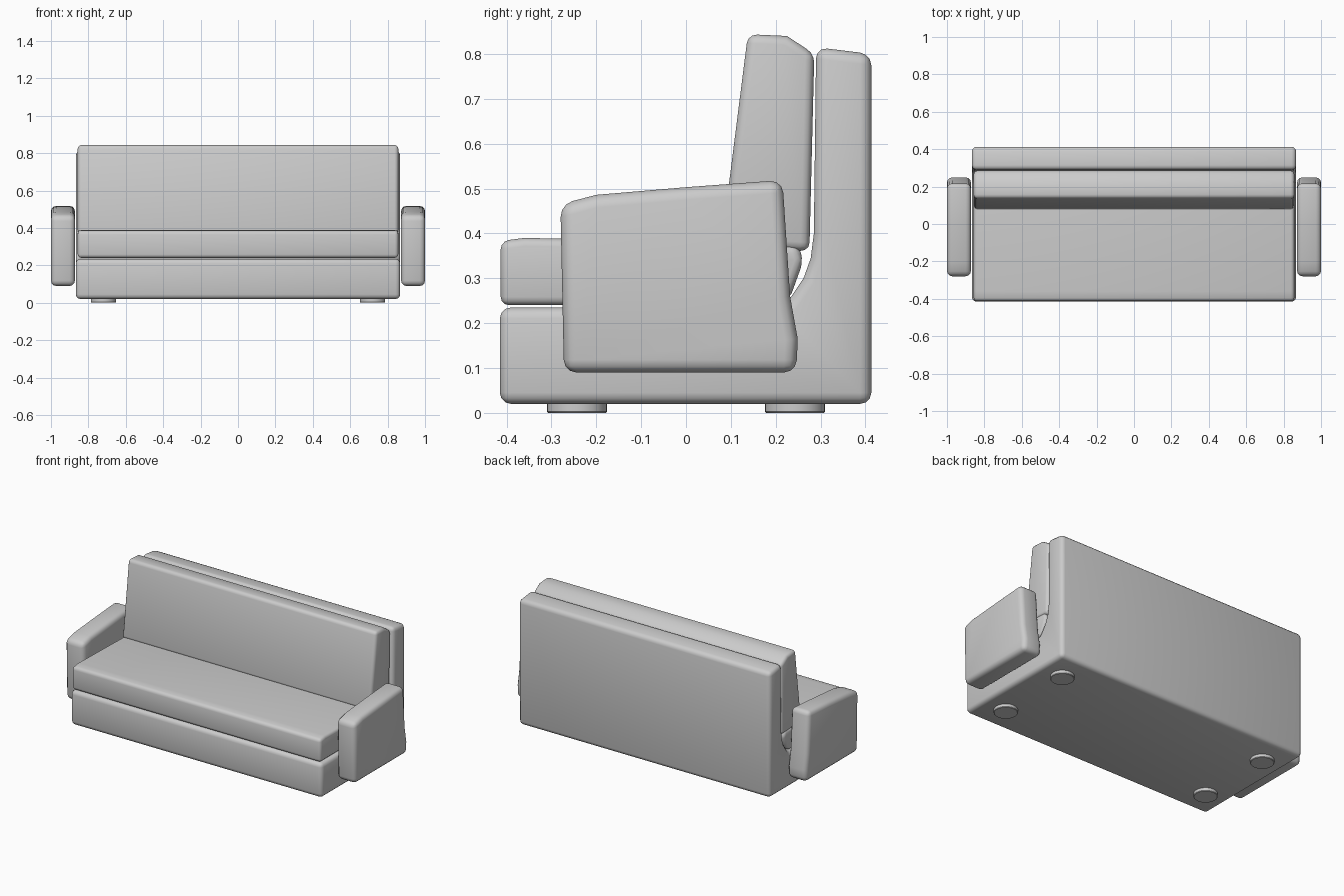
import bpy, bmesh, math

cube = bpy.data.objects.get("Cube")
if cube:
    bpy.data.objects.remove(cube, do_unlink=True)

fabric = bpy.data.materials.new("grey fabric")
fabric.use_nodes = True
GREY = (0.6, 0.6, 0.6, 1)
fabric.diffuse_color = GREY
fabric.node_tree.nodes["Principled BSDF"].inputs["Base Color"].default_value = GREY


def finish(obj, radius, segments=3):
    """Round the hard edges, colour and smooth the part."""
    obj.data.materials.append(fabric)
    bevel = obj.modifiers.new("rounded edges", 'BEVEL')
    bevel.width = radius
    bevel.segments = segments
    bevel.limit_method = 'ANGLE'
    bevel.angle_limit = math.radians(35)
    bpy.ops.object.select_all(action='DESELECT')
    obj.select_set(True)
    bpy.context.view_layer.objects.active = obj
    bpy.ops.object.modifier_apply(modifier=bevel.name)
    bpy.ops.object.shade_smooth_by_angle(angle=math.radians(40))


def extrude_part(name, profile, x0, x1, radius):
    """Extrude a side profile of (y, z) points from x0 to x1."""
    bm = bmesh.new()
    face = bm.faces.new([bm.verts.new((x0, y, z)) for y, z in profile])
    new = bmesh.ops.extrude_face_region(bm, geom=[face])["geom"]
    moved = [v for v in new if isinstance(v, bmesh.types.BMVert)]
    bmesh.ops.translate(bm, verts=moved, vec=(x1 - x0, 0, 0))
    bmesh.ops.recalc_face_normals(bm, faces=bm.faces[:])
    mesh = bpy.data.meshes.new(name)
    bm.to_mesh(mesh)
    bm.free()
    obj = bpy.data.objects.new(name, mesh)
    bpy.context.collection.objects.link(obj)
    finish(obj, radius)


# L-shaped base and backrest, with a curved inner corner
extrude_part("frame", [
    (-0.415, 0.02), (0.413, 0.02), (0.413, 0.8), (0.29, 0.815),
    (0.285, 0.4), (0.278, 0.345), (0.262, 0.3), (0.235, 0.26),
    (0.215, 0.235), (-0.415, 0.235)], -0.867, 0.867, 0.025)

# Loose seat and back cushions
extrude_part("seat_cushion", [
    (-0.413, 0.24), (0.21, 0.24), (0.235, 0.265), (0.262, 0.34),
    (0.25, 0.375), (0.1, 0.38), (-0.36, 0.39), (-0.413, 0.383)],
    -0.857, 0.857, 0.022)
extrude_part("back_cushion", [
    (0.078, 0.37), (0.275, 0.36), (0.286, 0.8), (0.225, 0.84),
    (0.138, 0.844)], -0.857, 0.857, 0.02)

# Armrests with sloping tops, and round feet
arm = [(-0.28, 0.465), (-0.2, 0.486), (0, 0.503), (0.215, 0.519),
       (0.232, 0.26), (0.249, 0.165), (0.246, 0.09), (-0.272, 0.09)]
for side, sign in (("left", 1), ("right", -1)):
    extrude_part(side + "_armrest", arm, sign * 0.872, sign * 1.0, 0.028)
    for end, y in (("front", -0.243), ("back", 0.243)):
        bpy.ops.mesh.primitive_cylinder_add(
            vertices=32, radius=0.067, depth=0.03, location=(sign * 0.72, y, 0.015))
        foot = bpy.context.object
        foot.name = f"{side}_{end}_foot"
        finish(foot, 0.003, 1)
